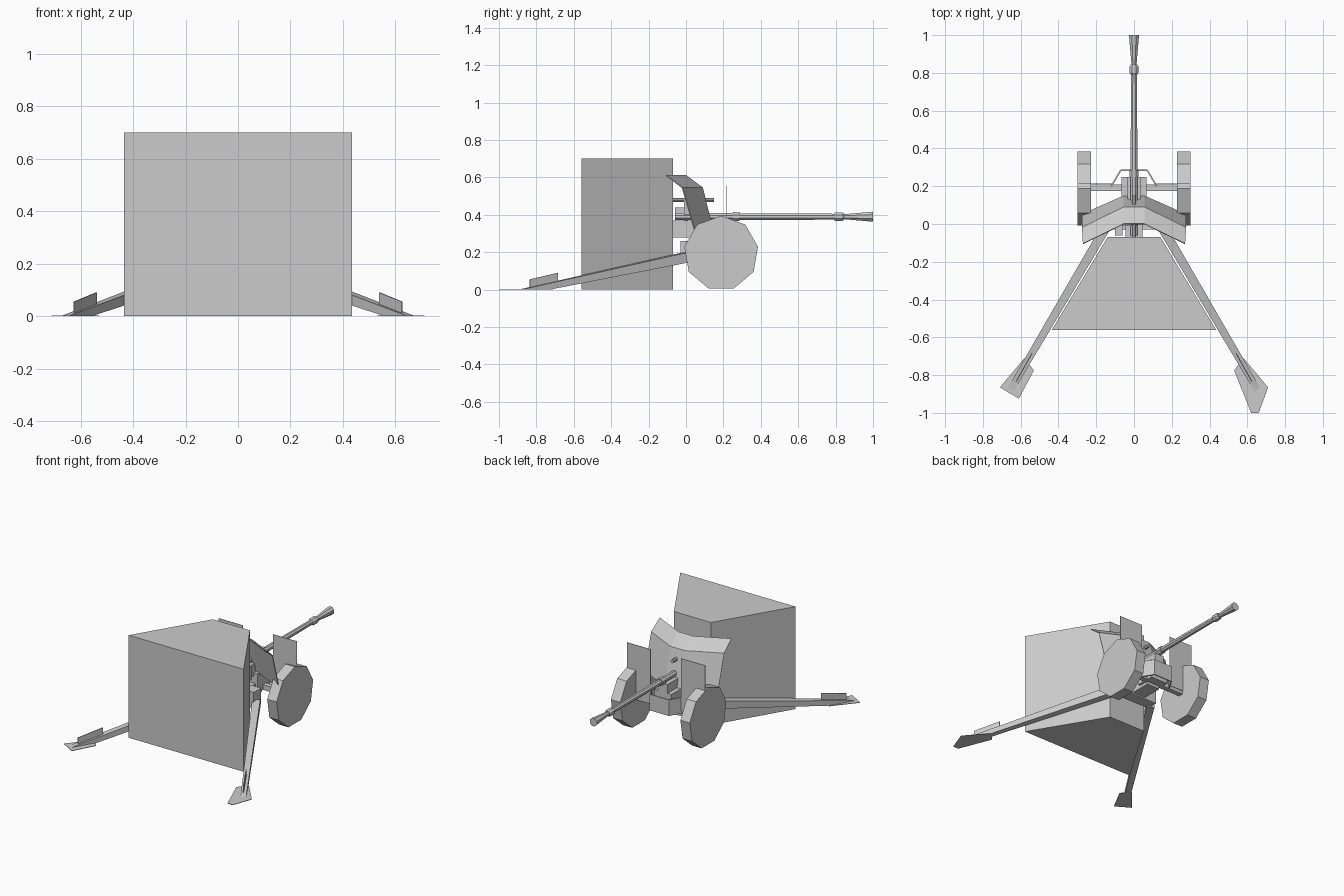
import bpy, math
from mathutils import Vector

old = bpy.data.objects.get("Cube")
if old:
    bpy.data.objects.remove(old, do_unlink=True)

grey = bpy.data.materials.new("plain_grey")
grey.use_nodes = True
grey.diffuse_color = (0.6, 0.6, 0.6, 1)
grey.node_tree.nodes["Principled BSDF"].inputs["Base Color"].default_value = (0.6, 0.6, 0.6, 1)


def make(name, verts, faces, thickness=0):
    mesh = bpy.data.meshes.new(name)
    mesh.from_pydata([tuple(v) for v in verts], [], faces)
    mesh.materials.append(grey)
    obj = bpy.data.objects.new(name, mesh)
    bpy.context.collection.objects.link(obj)
    if thickness:
        mod = obj.modifiers.new("thickness", "SOLIDIFY")
        mod.thickness = thickness
        mod.offset = 0
    return obj


def loft(name, rings):
    """Closed solid through rings of equal point count."""
    n = len(rings[0])
    verts = [p for ring in rings for p in ring]
    faces = [tuple(range(n))[::-1], tuple(range(len(verts) - n, len(verts)))]
    for r in range(len(rings) - 1):
        for i in range(n):
            j = (i + 1) % n
            faces.append((r * n + i, r * n + j, r * n + n + j, r * n + n + i))
    obj = make(name, verts, faces)
    # consistent outward normals
    import bmesh
    bm = bmesh.new()
    bm.from_mesh(obj.data)
    bmesh.ops.recalc_face_normals(bm, faces=bm.faces)
    bm.to_mesh(obj.data)
    bm.free()
    return obj


def box(name, x0, x1, y0, y1, z0, z1):
    return loft(name, [[(x0, y0, z), (x1, y0, z), (x1, y1, z), (x0, y1, z)] for z in (z0, z1)])


def tube(name, profile, x, z, sides=8):
    """Turned part along y from (y, radius) pairs."""
    turn = [2 * math.pi * (i + 0.5) / sides for i in range(sides)]
    return loft(name, [[(x + r * math.cos(a), y, z + r * math.sin(a)) for a in turn]
                       for y, r in profile])


# Large tapered block in front
outline = [(-0.435, -0.56), (0.435, -0.56), (0.14, -0.07), (-0.14, -0.07)]
loft("tapered_block", [[(x, y, z) for x, y in outline] for z in (0, 0.7)])

# Barrel with collars and flared muzzle
tube("barrel", [(-0.06, 0.02), (0.25, 0.02), (0.8, 0.017)], 0, 0.39)
tube("rear_collar", [(0.25, 0.026), (0.285, 0.026)], 0, 0.39)
tube("muzzle_collar", [(0.79, 0.018), (0.8, 0.025), (0.835, 0.025), (0.845, 0.018)], 0, 0.39)
tube("muzzle", [(0.84, 0.014), (1.0, 0.029)], 0, 0.39)

# Breech, cradle and sights
box("breech", -0.045, 0.045, -0.07, 0.08, 0.28, 0.37)
box("cradle", -0.035, 0.035, 0.0, 0.25, 0.29, 0.37)
box("saddle", -0.065, 0.065, 0.12, 0.25, 0.18, 0.31)
box("cross_beam", -0.14, 0.14, -0.03, 0.05, 0.15, 0.26)
box("centre_beam", -0.05, 0.05, 0.03, 0.19, 0.16, 0.24)
tube("upper_rod", [(-0.07, 0.012), (0.15, 0.012)], 0, 0.48)
box("rod_bracket", -0.015, 0.015, -0.01, 0.09, 0.39, 0.48)
box("sight_box", -0.1, -0.06, -0.06, 0.02, 0.4, 0.44)
box("sight_arm", -0.08, 0, -0.01, 0.01, 0.34, 0.42)

# Axle and folded brace in front of it
box("axle", -0.23, 0.23, 0.175, 0.21, 0.18, 0.215)
path = [(-0.12, 0.2), (-0.07, 0.285), (0.07, 0.285), (0.12, 0.2)]
make("folded_brace", [(x, y, z) for z in (0.18, 0.29) for x, y in path],
     [(i, i + 1, i + 5, i + 4) for i in range(3)], 0.008)

# Angled shield: rows of side, inner, inner, side points
rows = [(0.27, -0.105, 0.0, 0.61), (0.275, -0.02, 0.088, 0.545), (0.275, 0.05, 0.148, 0.3)]
points = []
for wide, y_side, y_mid, z in rows:
    points += [(-wide, y_side, z), (-0.055, y_mid, z), (0.055, y_mid, z), (wide, y_side, z)]
make("shield", points, [(r + i, r + i + 1, r + i + 5, r + i + 4) for r in (0, 4) for i in range(3)], 0.005)

# Paired parts
foot_outer = {1: [(0.62, -1.0), (0.66, -1.0)], -1: [(0.61, -0.925)]}
for side, label in ((1, "left"), (-1, "right")):
    # Nine-sided wheel with a flat bottom
    wheel = []
    for x in (0.227, 0.298):
        wheel.append([(side * x, 0.188 + 0.2 * math.sin(a), 0.195 + 0.2 * math.cos(a))
                      for a in [2 * math.pi * i / 9 for i in range(9)]])
    loft(label + "_wheel", wheel)

    # Thin upright plate beside the barrel
    make(label + "_side_plate", [(side * x, 0.215, z) for x, z in
         ((0.115, 0.2), (0.295, 0.2), (0.295, 0.557), (0.115, 0.557))], [(0, 1, 2, 3)], 0.003)

    # Tapering trail leg
    start, end = Vector((side * 0.138, 0, 0)), Vector((side * 0.655, -0.88, 0))
    across = Vector((0.862, side * 0.507, 0)) * 0.025
    legs = []
    for offset in (-across, across):
        legs.append([start.lerp(end, t) + offset * (1 - 0.3 * t) + Vector((0, 0, z))
                     for t, z in ((0, 0.145), (0, 0.2), (1, 0.002), (0.84, 0))])
    loft(label + "_trail", legs)

    # Upright fin and flat spade on the trail end
    make(label + "_fin", [(side * x, y, z) for x, y, z in
         ((0.54, -0.685, 0.02), (0.625, -0.835, 0.0), (0.625, -0.835, 0.055), (0.54, -0.685, 0.09))],
         [(0, 1, 2, 3)], 0.005)
    foot = [(0.58, -0.71), (0.53, -0.775)] + foot_outer[side] + [(0.71, -0.865)]
    loft(label + "_spade", [[(side * x, y, z) for x, y in foot] for z in (0, 0.003)])
